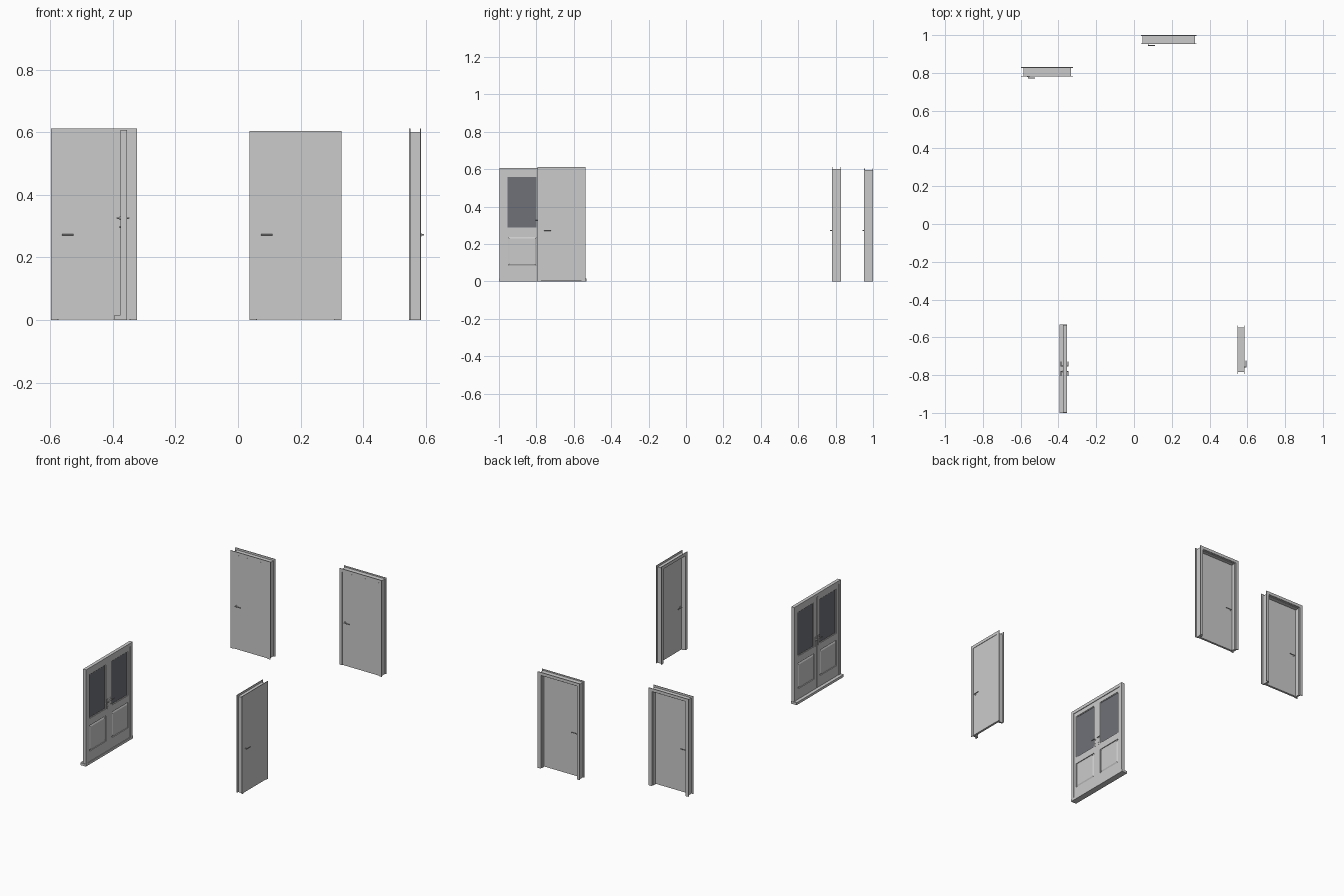
import bpy, bmesh
from math import pi
from mathutils import Matrix, Vector

if "Cube" in bpy.data.objects:
    bpy.data.objects.remove(bpy.data.objects["Cube"])


class Part:
    """Collects simple solids into one named object."""

    def __init__(self, name):
        self.name, self.bm = name, bmesh.new()

    def box(self, x0, x1, y0, y1, z0, z1):
        m = Matrix.Translation(((x0 + x1) / 2, (y0 + y1) / 2, (z0 + z1) / 2))
        m = m @ Matrix.Diagonal((x1 - x0, y1 - y0, z1 - z0, 1))
        bmesh.ops.create_cube(self.bm, size=1, matrix=m)

    def rod(self, a, b, r, seg=16):
        a, b = Vector(a), Vector(b)
        q = (b - a).to_track_quat('Z', 'Y').to_matrix().to_4x4()
        bmesh.ops.create_cone(self.bm, cap_ends=True, segments=seg, radius1=r, radius2=r,
                              depth=(b - a).length, matrix=Matrix.Translation((a + b) / 2) @ q)

    def surround(self, x0, x1, y0, y1, top, w):
        """Two legs and a head."""
        self.box(x0, x0 + w, y0, y1, 0, top)
        self.box(x1 - w, x1, y0, y1, 0, top)
        self.box(x0 + w, x1 - w, y0, y1, top - w, top)

    def raised(self, x0, x1, z0, z1, y_base, y_top, slope):
        """Raised field with sloping edges, facing along y."""
        s = slope
        lo = [(x0, z0), (x1, z0), (x1, z1), (x0, z1)]
        hi = [(x0 + s, z0 + s), (x1 - s, z0 + s), (x1 - s, z1 - s), (x0 + s, z1 - s)]
        a = [self.bm.verts.new((x, y_base, z)) for x, z in lo]
        b = [self.bm.verts.new((x, y_top, z)) for x, z in hi]
        self.bm.faces.new(b)
        self.bm.faces.new(a[::-1])
        for i in range(4):
            j = (i + 1) % 4
            self.bm.faces.new((a[i], a[j], b[j], b[i]))

    def finish(self, mat, smooth=False, material=None):
        bmesh.ops.recalc_face_normals(self.bm, faces=self.bm.faces)
        me = bpy.data.meshes.new(self.name)
        self.bm.to_mesh(me)
        self.bm.free()
        ob = bpy.data.objects.new(self.name, me)
        bpy.context.collection.objects.link(ob)
        ob.matrix_world = mat
        if material:
            me.materials.append(material)
        if smooth:
            bpy.ops.object.select_all(action='DESELECT')
            bpy.context.view_layer.objects.active = ob
            ob.select_set(True)
            bpy.ops.object.shade_smooth_by_angle()
        return ob


def lever(p, x, y, z, out, length, reach=0.009, r=0.0022):
    """Rose, neck and lever; out = -1 for the front, +1 for the back."""
    p.rod((x, y, z), (x, y + out * 0.002, z), 0.0055)
    p.rod((x, y, z), (x, y + out * reach, z), r)
    p.rod((x - (r if length > 0 else -r), y + out * reach, z), (x + length, y + out * reach, z), r)


def single_door(name, W, D, H, side, mat):
    """Flush door: local x across, front at y = 0, z up."""
    t, cw = 0.0035, 0.019
    c = Part(name + "_casing")
    c.surround(0, W, 0, t, H, cw)
    c.surround(0, W, D - t, D, H, cw)
    c.finish(mat)
    j = Part(name + "_jamb")
    jt = H - side
    j.surround(side, W - side, t, D - t, jt, cw - side + 0.002)
    j.surround(side + 0.002, W - side - 0.002, 0.0155, D - 0.008, jt - 0.002, cw - side + 0.003)
    j.finish(mat)
    l = Part(name + "_leaf")
    l.box(cw + 0.001, W - cw - 0.001, 0.0015, 0.015, 0.002, H - cw - 0.001)
    l.finish(mat)
    h = Part(name + "_handles")
    lever(h, 0.038, 0.0015, 0.272, -1, 0.035)
    lever(h, 0.038, 0.015, 0.272, 1, 0.035)
    h.finish(mat, smooth=True)


T = Matrix.Translation
single_door("left_door", 0.276, 0.05, 0.612, 0.012, T((-0.598, 0.78, 0)))
single_door("middle_door", 0.293, 0.047, 0.604, 0.008, T((0.037, 0.953, 0)))
single_door("right_door", 0.258, 0.038, 0.612, 0.012,
            T((0.585, -0.795, 0)) @ Matrix.Rotation(pi / 2, 4, 'Z'))

# glazed double door: local x runs along world y, local front faces +x
M = T((-0.355, -1.0, 0)) @ Matrix.Rotation(pi / 2, 4, 'Z')
W, H, D = 0.467, 0.606, 0.021
glass_mat = bpy.data.materials.new("dark_glass")
glass_mat.diffuse_color = (0.16, 0.165, 0.19, 1)
glass_mat.use_nodes = True
glass_mat.node_tree.nodes["Principled BSDF"].inputs["Base Color"].default_value = glass_mat.diffuse_color

f = Part("double_door_frame")
f.surround(0.003, W - 0.003, 0, D, H, 0.02)
f.finish(M)
s = Part("double_door_sill")
s.box(0, W, 0, 0.039, 0, 0.015)
s.finish(M)

leaf, panel = Part("double_door_leaves"), Part("double_door_lower_panels")
glass, bead = Part("double_door_glass"), Part("double_door_glazing_beads")
y0, y1 = 0.004, 0.018
mid = W / 2
for x0, x1, g0, g1 in ((0.023, mid - 0.0006, 0.043, 0.205),
                       (mid + 0.0006, W - 0.023, W - 0.205, W - 0.043)):
    # stiles and rails
    leaf.box(x0, g0, y0, y1, 0.015, H - 0.02)
    leaf.box(g1, x1, y0, y1, 0.015, H - 0.02)
    for z0, z1 in ((0.015, 0.08), (0.24, 0.284), (0.56, H - 0.02)):
        leaf.box(g0, g1, y0, y1, z0, z1)
    # solid lower panel with raised field on both faces
    panel.box(g0, g1, 0.009, 0.013, 0.08, 0.24)
    panel.raised(g0 + 0.004, g1 - 0.004, 0.084, 0.236, 0.009, 0.005, 0.008)
    panel.raised(g0 + 0.004, g1 - 0.004, 0.084, 0.236, 0.013, 0.017, 0.008)
    # pane and beads
    glass.box(g0, g1, 0.0095, 0.0125, 0.284, 0.56)
    b = 0.003
    for a in ((g0, g0 + b, 0.284, 0.56), (g1 - b, g1, 0.284, 0.56),
              (g0 + b, g1 - b, 0.284, 0.284 + b), (g0 + b, g1 - b, 0.56 - b, 0.56)):
        bead.box(a[0], a[1], 0.007, 0.015, a[2], a[3])
leaf.finish(M)
panel.finish(M)
bead.finish(M)
glass.finish(M, material=glass_mat)

a = Part("double_door_meeting_strip")
a.box(mid - 0.006, mid + 0.006, y1, y1 + 0.003, 0.017, H - 0.021)
a.finish(M)

# long-plate handles on both leaves, both faces
h = Part("double_door_handles")
for d in (-1, 1):
    x = mid + d * 0.014
    h.box(x - 0.005, x + 0.005, y0 - 0.002, y0, 0.28, 0.341)
    h.box(x - 0.005, x + 0.005, y1, y1 + 0.003, 0.28, 0.341)
    lever(h, x, y0 - 0.002, 0.325, -1, d * 0.024, 0.008)
    lever(h, x, y1 + 0.003, 0.325, 1, d * 0.024, 0.010)
    h.rod((x, y0 - 0.004, 0.297), (x, y1 + 0.005, 0.297), 0.0025)
h.finish(M, smooth=True)
